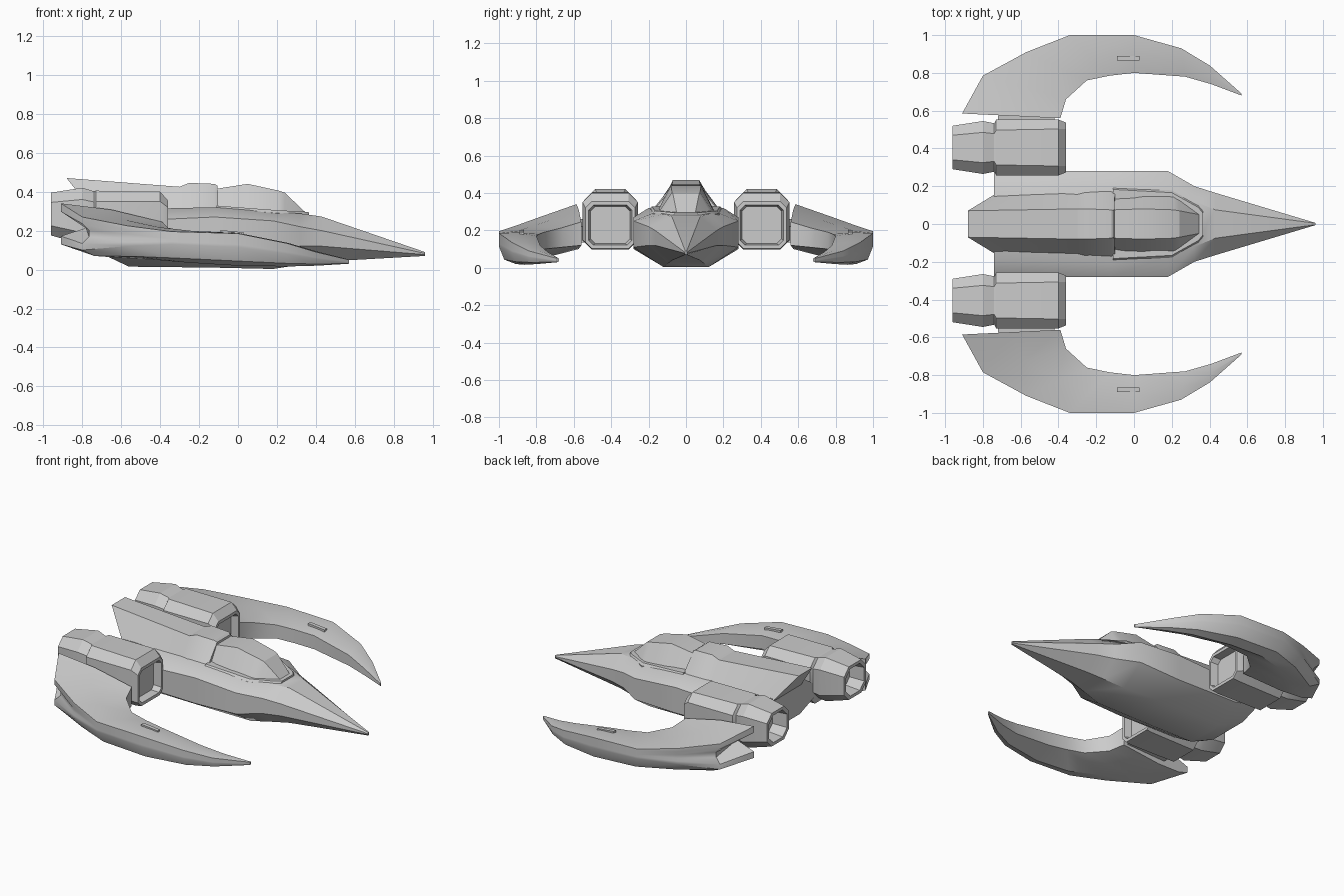
import bpy, bmesh, math

if "Cube" in bpy.data.objects:
    bpy.data.objects.remove(bpy.data.objects["Cube"])

hull_grey = bpy.data.materials.new("hull grey")
hull_grey.diffuse_color = (0.6, 0.6, 0.6, 1)
hull_grey.use_nodes = True
hull_grey.node_tree.nodes["Principled BSDF"].inputs["Base Color"].default_value = hull_grey.diffuse_color


def loft(name, rings, mirror=False, angle=25):
    """Skin a list of equal-length point rings, cap both ends."""
    bm = bmesh.new()
    vs = [[bm.verts.new(p) for p in r] for r in rings]
    n = len(vs[0])
    for a, b in zip(vs, vs[1:]):
        for i in range(n):
            j = (i + 1) % n
            bm.faces.new((a[i], a[j], b[j], b[i]))
    bm.faces.new(vs[0])
    bm.faces.new(vs[-1][::-1])
    bmesh.ops.remove_doubles(bm, verts=bm.verts, dist=0.0005)
    bmesh.ops.recalc_face_normals(bm, faces=bm.faces)
    me = bpy.data.meshes.new(name)
    bm.to_mesh(me)
    bm.free()
    me.materials.append(hull_grey)
    ob = bpy.data.objects.new(name, me)
    bpy.context.collection.objects.link(ob)
    bpy.ops.object.select_all(action='DESELECT')
    ob.select_set(True)
    bpy.context.view_layer.objects.active = ob
    bpy.ops.object.shade_smooth_by_angle(angle=math.radians(angle))
    if mirror:
        m = ob.modifiers.new("mirror", 'MIRROR')
        m.use_axis = (False, True, False)
        m.use_mirror_merge = False
    return ob


def sym(half):
    """Close a half section (x, y, z), listed top to bottom, across y = 0."""
    return half + [(x, -y, z) for x, y, z in reversed(half)]


# Fuselage: x, deck (y, z), chine half width, chine top z, chine low z, keel (y, z)
body = [
    (-0.74, .19, .31, .28, .25, .15, .14, .10),
    (-0.56, .19, .31, .28, .25, .11, .13, .015),
    (-0.12, .20, .32, .28, .27, .10, .13, .01),
    (0.18, .17, .295, .28, .25, .11, .12, .003),
    (0.32, .12, .288, .20, .22, .12, .095, .025),
    (0.43, .075, .272, .165, .20, .12, .075, .04),
    (0.96, .004, .09, .006, .083, .077, .004, .07)]
loft("fuselage", [sym([(x, yd, zd), (x, w, zc), (x, w, zl), (x, yk, zk)])
                  for x, yd, zd, w, zc, zl, yk, zk in body], angle=35)

# Raised spine with a raked rear: top x, top (y, z), base x, base (y, z)
spine = [
    (-0.88, .07, .47, -0.74, .155, .29),
    (-0.30, .08, .425, -0.30, .175, .29),
    (-0.25, .08, .445, -0.26, .185, .29),
    (-0.12, .075, .44, -0.12, .195, .29),
    (-0.105, .07, .43, -0.10, .19, .29)]
loft("spine", [sym([(xt, yt, zt), (xb, yb, zb)]) for xt, yt, zt, xb, yb, zb in spine])

# Canopy and the rim it sits in
canopy = [
    (-0.11, .075, .415, .17), (0.05, .08, .44, .17),
    (0.21, .075, .405, .165), (0.24, .07, .395, .145), (0.345, .05, .295, .065)]
loft("canopy", [sym([(x, yt, zt), (x, yb, .27)]) for x, yt, zt, yb in canopy])
rim = [(-0.11, .195, .328), (0.20, .178, .305), (0.34, .10, .297), (0.365, .07, .294)]
loft("canopy_rim", [sym([(x, w - .012, z), (x, w, z - .015), (x, w, .25)]) for x, w, z in rim])


# Engines: one skin running from the nozzle hollow, over the outside, into the intake
def octagon(x, hw, z0, z1, c):
    y0, y1 = .405 - hw, .405 + hw
    return [(x, y0 + c, z1), (x, y1 - c, z1), (x, y1, z1 - c), (x, y1, z0 + c),
            (x, y1 - c, z0), (x, y0 + c, z0), (x, y0, z0 + c), (x, y0, z1 - c)]


engine = [
    (-0.86, .085, .205, .365, .04),
    (-0.96, .095, .195, .375, .045),
    (-0.96, .115, .175, .395, .05),
    (-0.80, .140, .130, .420, .06),
    (-0.74, .128, .135, .402, .055),
    (-0.73, .147, .100, .405, .055),
    (-0.40, .148, .097, .400, .05),
    (-0.36, .132, .102, .355, .035),
    (-0.36, .115, .122, .335, .025),
    (-0.41, .105, .130, .328, .025)]
loft("engine", [octagon(*s) for s in engine], mirror=True)

# Crescent wings: leading edge (x, y, top, low), trailing edge (same), belly z, groove depth
wing = [
    ((-0.39, .56, .245, .12), (-0.91, .585, .34, .13), .10, .25),
    ((-0.36, .66, .215, .11), (-0.80, .785, .27, .10), .06, .08),
    ((-0.25, .76, .19, .10), (-0.57, .91, .225, .12), .05, .0),
    ((-0.13, .785, .18, .09), (-0.34, 1.0, .195, .13), .035, .0),
    ((0.0, .80, .17, .08), (0.0, 1.0, .185, .115), .02, .0),
    ((0.27, .78, .12, .05), (0.25, .93, .135, .08), .016, .0),
    ((0.41, .74, .085, .04), (0.40, .84, .09, .055), .02, .0),
    ((0.57, .68, .05, .035), (0.57, .69, .05, .035), .03, .0)]


def wing_ring(lead, trail, belly, groove):
    (lx, ly, lt, lb), (tx, ty, tt, tb) = lead, trail

    def at(f, z):
        return (lx + (tx - lx) * f, ly + (ty - ly) * f, z)
    t = (tt - tb) * .2
    return [at(0, lt), at(.5, (lt + tt) / 2 + (lt - lb) * .12), at(1, tt), at(1, tt - t),
            at(1 - groove, tt - 2 * t), at(1 - groove, tb + 2 * t), at(1, tb + t),
            at(1, tb), at(.86, belly + (tb - belly) * .25), at(.55, belly), at(0, lb)]


loft("wing", [wing_ring(*s) for s in wing], mirror=True, angle=35)


# Box helper for the wing root joint and the small wing plate (z given at each end)
def box(name, x0, x1, y0, y1, z0, za, zb):
    loft(name, [[(x, y0, z0), (x, y1, z0), (x, y1, z), (x, y0, z)]
                for x, z in ((x0, za), (x1, zb))], mirror=True)


box("wing_root", -0.72, -0.42, .53, .575, .135, .26, .22)
box("engine_joint", -0.72, -0.42, .23, .275, .14, .25, .25)
box("wing_plate", -0.09, 0.03, .865, .89, .16, .203, .191)
